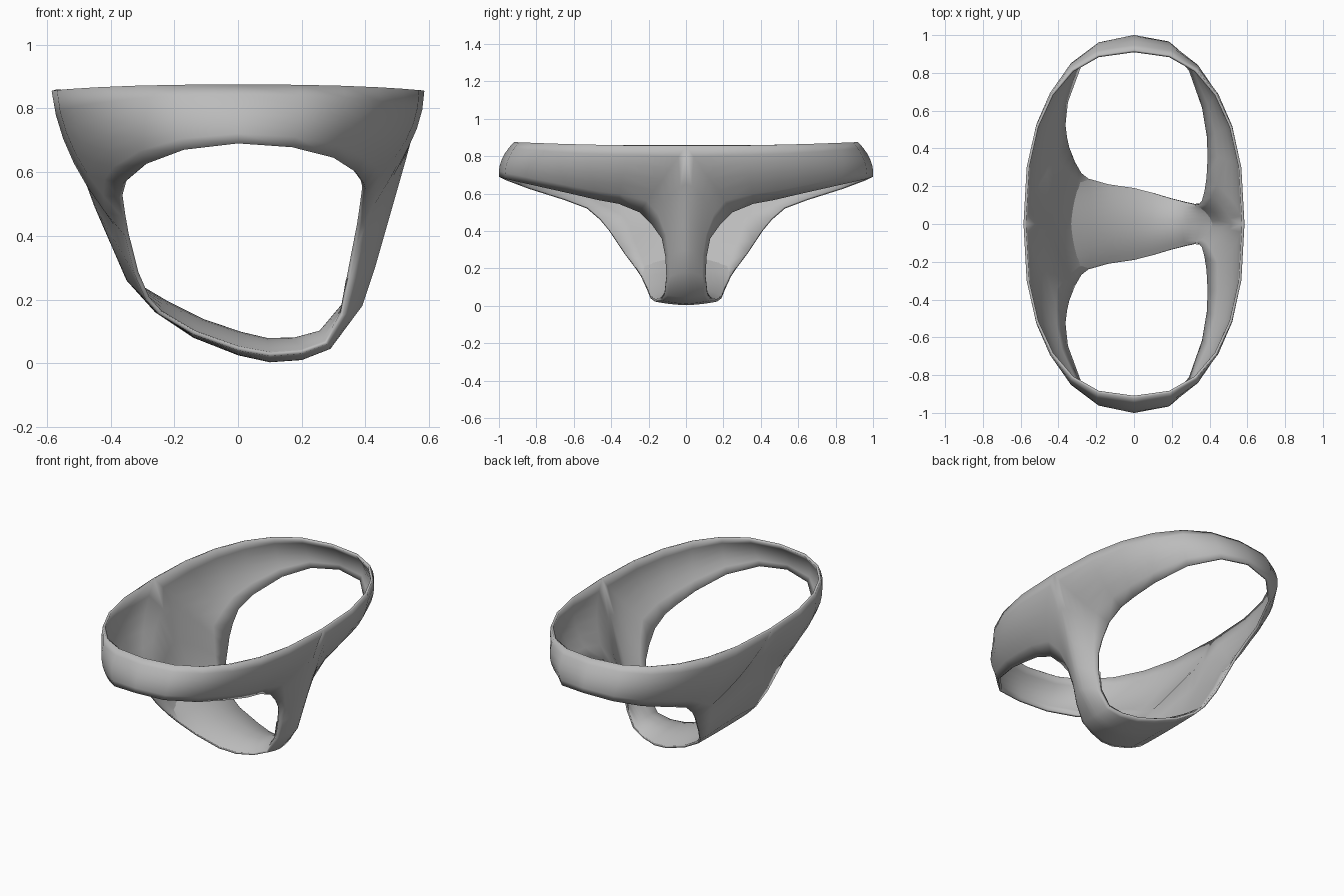
import bpy
import math
from mathutils import Vector

cube = bpy.data.objects.get("Cube")
if cube:
    bpy.data.objects.remove(cube, do_unlink=True)

fabric = bpy.data.materials.new("grey fabric")
fabric.use_nodes = True
GREY = (0.5, 0.5, 0.5, 1)
fabric.diffuse_color = GREY
fabric.node_tree.nodes["Principled BSDF"].inputs["Base Color"].default_value = GREY

WAIST_STEPS = 12
ROWS = 6
HALF_X, HALF_Y = 0.585, 0.92


def waist_point(i):
    """Half of a squarish oval, from front centre around the hip to back centre."""
    a = math.pi * i / WAIST_STEPS
    c, s = math.cos(a), math.sin(a)
    x = math.copysign(abs(c) ** 0.83, c) * HALF_X
    y = abs(s) ** 0.83 * HALF_Y if 0 < i < WAIST_STEPS else 0
    return Vector((x, y, 0.855 + 0.02 * (y / HALF_Y) ** 2))


# Centre seam in x, z: down the back, under the crotch and up the front
seam = [(-.52, .68), (-.45, .49), (-.35, .26), (-.26, .16), (-.14, .08), (0, .025),
        (.1, .003), (.2, .01), (.29, .045), (.39, .18), (.43, .3), (.47, .44), (.53, .65)]

# Leg opening, one point for each waist or seam point
leg = [(.395, .25, .5), (.4, .36, .545), (.395, .47, .565), (.37, .62, .6),
       (.3, .82, .645), (.17, .965, .678), (0, 1, .69), (-.17, .96, .67),
       (-.29, .84, .625), (-.36, .65, .565), (-.373, .53, .52), (-.365, .46, .46),
       (-.355, .41, .4), (-.34, .37, .34), (-.325, .33, .28), (-.29, .27, .2),
       (-.25, .24, .155), (-.14, .21, .09), (0, .19, .04), (.1, .165, .022),
       (.2, .135, .03), (.28, .115, .06), (.33, .105, .15), (.35, .11, .26),
       (.37, .13, .36), (.385, .18, .43)]

outer = [waist_point(i) for i in range(WAIST_STEPS + 1)]
outer += [Vector((x, 0, z)) for x, z in seam]
leg = [Vector(p) for p in leg]


def strip(i):
    """Curved row of points from the waist or seam to the leg opening."""
    a, b = outer[i], leg[i]
    mid = (a + b) / 2
    if i <= WAIST_STEPS:
        mid += Vector((0.09 * a.x / HALF_X, 0.05 * a.y / HALF_Y, 0))
    else:
        mid += Vector((a.x - b.x, 0, a.z - b.z)) * 0.37
    ts = [j / ROWS for j in range(ROWS + 1)]
    return [a * (1 - t) ** 2 + mid * 2 * t * (1 - t) + b * t * t for t in ts]


def make_half(name, rows, closed, flip):
    """Skin rows of points and mirror them to the other side."""
    n, w = len(rows), len(rows[0])
    faces = []
    for i in range(n if closed else n - 1):
        k = (i + 1) % n
        for j in range(w - 1):
            f = (i * w + j + 1, k * w + j + 1, k * w + j, i * w + j)
            faces.append(f[::-1] if flip else f)
    mesh = bpy.data.meshes.new(name)
    mesh.from_pydata([p for row in rows for p in row], [], faces)
    mesh.materials.append(fabric)
    obj = bpy.data.objects.new(name, mesh)
    bpy.context.collection.objects.link(obj)
    mirror = obj.modifiers.new("Mirror", 'MIRROR')
    mirror.use_axis = (False, True, False)
    mirror.merge_threshold = 0.001
    bpy.ops.object.select_all(action='DESELECT')
    obj.select_set(True)
    bpy.context.view_layer.objects.active = obj
    bpy.ops.object.shade_smooth_by_angle(angle=math.radians(50))
    return obj


# Main garment shell
rows = [strip(i) for i in range(len(outer))]
shell = make_half("briefs_shell", rows, True, False)
solid = shell.modifiers.new("Solidify", 'SOLIDIFY')
solid.thickness = 0.014
solid.offset = -1

# Raised lining inside the crotch
first, last = WAIST_STEPS + 3, WAIST_STEPS + 11
heart = Vector((0.05, 0, 0.45))
lining = []
for i in range(first, last + 1):
    inward = (heart - outer[i]).normalized()
    swell = 0.065 * math.sqrt(max(0, math.sin(math.pi * (i - first) / (last - first))))
    lining.append([p + inward * (0.012 + swell * (1 - (j / ROWS) ** 2))
                   for j, p in enumerate(rows[i])])
make_half("crotch_lining", lining, False, True)
